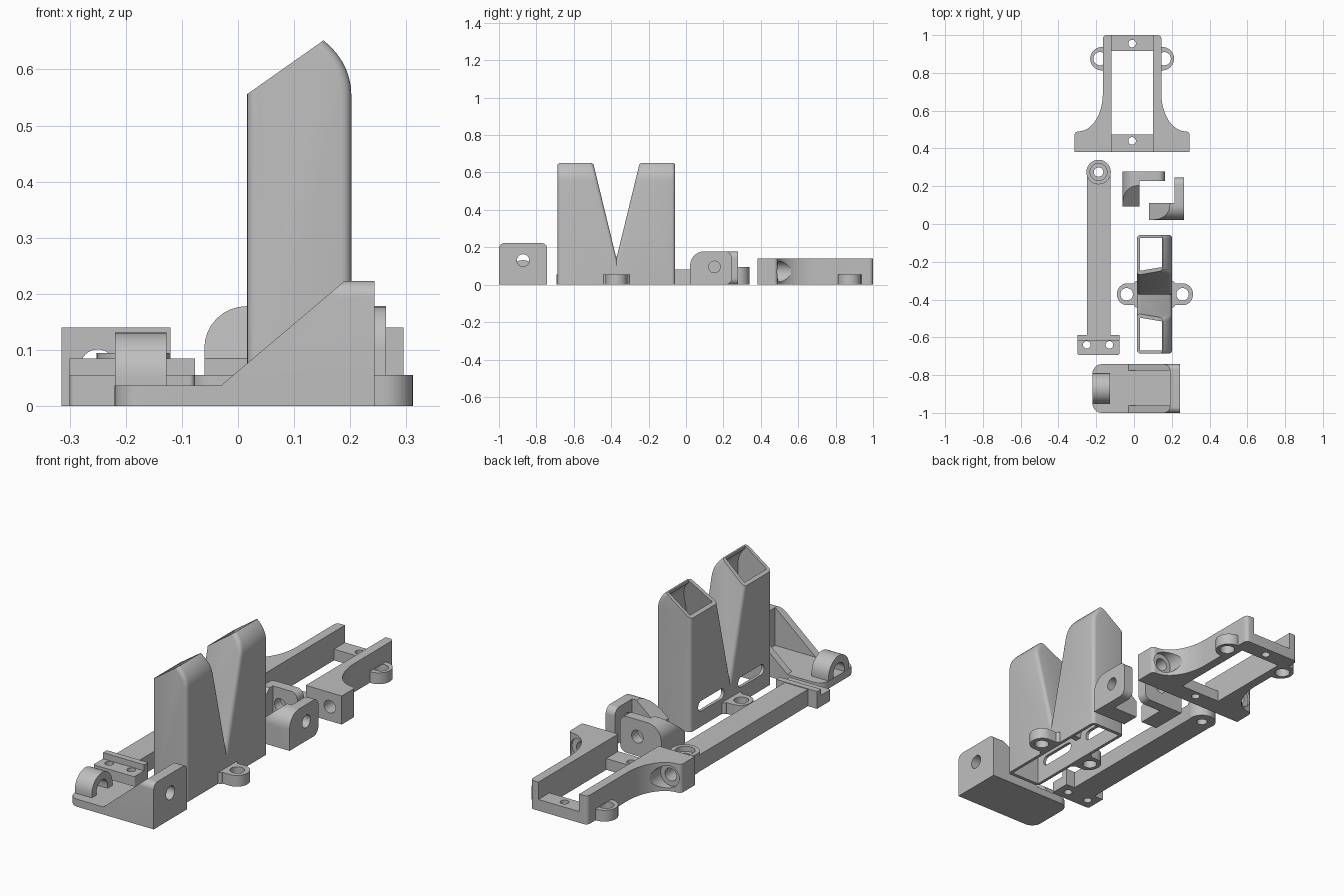
import bpy, bmesh
from math import cos, sin, pi
from mathutils import Matrix

if "Cube" in bpy.data.objects:
    bpy.data.objects.remove(bpy.data.objects["Cube"], do_unlink=True)

grey = bpy.data.materials.new("plain_grey")
grey.use_nodes = True
grey.diffuse_color = (0.52, 0.52, 0.52, 1)
grey.node_tree.nodes["Principled BSDF"].inputs["Base Color"].default_value = (0.52, 0.52, 0.52, 1)
parts = []


def arc(cx, cy, rx, ry, a0, a1, n=8):
    """Points on an elliptical arc, angles in quarter turns."""
    return [(cx + rx * cos((a0 + (a1 - a0) * i / n) * pi / 2),
             cy + ry * sin((a0 + (a1 - a0) * i / n) * pi / 2)) for i in range(n + 1)]


def rect(a0, a1, b0, b1, radii=(0, 0, 0, 0)):
    """Rectangle with a radius per corner: upper right, upper left, lower left, lower right."""
    pts = []
    for q, r in enumerate(radii):
        cx = a1 - r if q in (0, 3) else a0 + r
        cy = b1 - r if q in (0, 1) else b0 + r
        pts += arc(cx, cy, r, r, q, q + 1) if r else [(cx, cy)]
    return pts


def circle(a, b, r):
    return arc(a, b, r, r, 0, 4, 32)[:-1]


def prism(pts, axis, lo, hi, name="helper"):
    """Extrude a 2D outline along an axis."""
    place = {"x": lambda a, b, t: (t, a, b),
             "y": lambda a, b, t: (a, t, b),
             "z": lambda a, b, t: (a, b, t)}[axis]
    bm = bmesh.new()
    rings = [[bm.verts.new(place(a, b, t)) for a, b in pts] for t in (lo, hi)]
    bm.faces.new(rings[0])
    bm.faces.new(rings[1])
    n = len(pts)
    for i in range(n):
        j = (i + 1) % n
        bm.faces.new((rings[0][i], rings[0][j], rings[1][j], rings[1][i]))
    bmesh.ops.recalc_face_normals(bm, faces=bm.faces)
    me = bpy.data.meshes.new(name)
    bm.to_mesh(me)
    bm.free()
    ob = bpy.data.objects.new(name, me)
    bpy.context.collection.objects.link(ob)
    return ob


def bake(ob):
    dg = bpy.context.evaluated_depsgraph_get()
    dg.update()
    me = bpy.data.meshes.new_from_object(ob.evaluated_get(dg))
    ob.modifiers.clear()
    ob.data = me


def combine(ob, other, mode):
    m = ob.modifiers.new("b", "BOOLEAN")
    m.operation, m.solver, m.object = mode, "EXACT", other
    bake(ob)
    bpy.data.objects.remove(other, do_unlink=True)


def cut(ob, pts, axis, lo, hi):
    combine(ob, prism(pts, axis, lo, hi), "DIFFERENCE")


def add(ob, pts, axis, lo, hi):
    combine(ob, prism(pts, axis, lo, hi), "UNION")


def keep(ob, pts, axis, lo, hi):
    combine(ob, prism(pts, axis, lo, hi), "INTERSECT")


def finish(ob):
    ob.data.materials.clear()
    ob.data.materials.append(grey)
    parts.append(ob)


# Motor frame: flared outline, window, lowered end bars, ears and bores
mid = -0.01
half = arc(0.135, 0.98, 0.02, 0.02, 1, 0)
half += arc(0.285, 0.69, 0.13, 0.2, 2, 3, 12) + arc(0.285, 0.47, 0.02, 0.02, 1, 0)[1:] + [(0.305, 0.382)]
outline = [(mid + a, b) for a, b in half] + [(mid - a, b) for a, b in reversed(half)]
frame = prism(outline, "z", 0, 0.14, "motor_frame")
for s in (-1, 1):
    add(frame, circle(mid + s * 0.16, 0.875, 0.062), "z", 0, 0.055)
    cut(frame, circle(mid + s * 0.17, 0.875, 0.035), "z", -0.1, 0.055)
    cut(frame, circle(mid + s * 0.24, 0.07, 0.031), "y", 0.3, 0.8)
    cut(frame, circle(mid + s * 0.24, 0.07, 0.055), "y", 0.475, 0.8)
cut(frame, rect(-0.12, 0.10, 0.475, 0.915), "z", -0.1, 0.3)
cut(frame, rect(-0.12, 0.10, 0.2, 1.2), "z", 0.055, 0.3)
for y in (0.44, 0.955):
    cut(frame, circle(mid, y, 0.02), "z", -0.1, 0.3)
finish(frame)

# Long arm: beam, boss, foot plate with lip
arm = prism(rect(-0.25, -0.125, -0.6, 0.275), "z", 0, 0.082, "long_arm")
add(arm, circle(-0.1875, 0.275, 0.065), "z", 0, 0.095)
add(arm, rect(-0.30, -0.077, -0.693, -0.59, (0, 0, 0.01, 0.01)), "z", 0, 0.055)
add(arm, rect(-0.30, -0.077, -0.617, -0.587), "z", 0, 0.085)
cut(arm, circle(-0.1875, 0.275, 0.045), "z", 0.07, 0.3)
cut(arm, circle(-0.1875, 0.275, 0.025), "z", -0.1, 0.3)
for x in (-0.25, -0.13):
    cut(arm, circle(x, -0.64, 0.02), "z", -0.1, 0.3)
finish(arm)

# Corner brackets: drilled plate with a sloped, rounded leg, then its mirrored twin
bracket = prism(rect(-0.06, 0.163, 0, 0.178, (0.035, 0.075, 0, 0.035)), "y", 0.227, 0.277, "corner_bracket_a")
leg = prism(rect(-0.06, 0.03, 0, 0.178, (0, 0.075, 0, 0)), "y", 0.092, 0.24)
cut(leg, [(0.205, 0.18), (0.08, 0.075), (0.0, 0.075), (0.0, 0.3), (0.205, 0.3)], "x", -0.2, 0.2)
combine(bracket, leg, "UNION")
cut(bracket, circle(0.07, 0.095, 0.031), "y", 0.0, 0.4)
finish(bracket)
twin = bpy.data.objects.new("corner_bracket_b", bracket.data.copy())
bpy.context.collection.objects.link(twin)
twin.data.transform(Matrix(((0, 1, 0, -0.013), (1, 0, 0, 0.082), (0, 0, 1, 0), (0, 0, 0, 1))))
twin.data.flip_normals()
finish(twin)

# Twin chute: rounded body split by a V, sliced top, hollow inside
centre = -0.372
shell = [(0.016, -0.1), (0.202, -0.1)] + arc(0.052, 0.555, 0.15, 0.13, 0, 0.6) + [(0.10, 0.8), (0.016, 0.8)]
chute = prism(shell, "y", centre - 0.314, centre + 0.314, "twin_chute")
cut(chute, [(centre, 0.14), (centre + 0.163, 0.81), (centre - 0.163, 0.81)], "x", -0.2, 0.5)
bevel = chute.modifiers.new("round", "BEVEL")
bevel.width, bevel.segments, bevel.limit_method, bevel.angle_limit = 0.018, 4, "ANGLE", 1.0
bake(chute)
cut(chute, [(-0.127, 0.455), (0.292, 0.75), (0.292, 1.0), (-0.127, 1.0)], "y", -1, 0.3)
cut(chute, rect(-0.2, 0.5, -0.3, 0), "y", -1, 0.3)
ears = prism(rect(-0.09, 0.312, centre - 0.058, centre + 0.058, (0.055,) * 4), "z", 0, 0.055)
add(ears, rect(0.0, 0.217, centre - 0.07, centre + 0.07, (0.015,) * 4), "z", 0, 0.055)
combine(chute, ears, "UNION")
inner = [(0.031, -0.1), (0.187, -0.1)] + arc(0.052, 0.55, 0.135, 0.12, 0, 0.5) + [(0.14, 0.85), (0.031, 0.85)]
hollow = prism(inner, "y", -0.8, 0.1)
side = [(0.297, -0.09), (0.297, 0.8), (0.18, 0.8), (0.015, 0.11)]
keep(hollow, [(centre + a, b) for a, b in side] + [(centre - a, b) for a, b in reversed(side)], "x", -0.2, 0.5)
combine(chute, hollow, "DIFFERENCE")
for s in (-1, 1):
    y = centre + s * 0.155
    cut(chute, rect(y - 0.1, y + 0.1, 0.075, 0.125, (0.024,) * 4), "x", -0.1, 0.1)
    cut(chute, circle(0.109 + s * 0.148, centre, 0.033), "z", -0.1, 0.2)
finish(chute)

# Front foot: base, side gussets, drilled end plate and cable arch
profile = [(-0.22, 0), (0.243, 0), (0.243, 0.223), (0.19, 0.223), (-0.03, 0.037), (-0.22, 0.037)]
foot = prism(profile, "y", -1.0, -0.742, "front_foot")
cut(foot, rect(-0.5, 0.19, -0.962, -0.776), "z", 0.037, 0.4)
keep(foot, rect(-1.0, -0.742, 0, 0.223, (0.03, 0.03, 0, 0)), "x", -0.5, 0.5)
keep(foot, rect(-0.22, 0.243, -1.0, -0.742, (0, 0.05, 0.05, 0)), "z", -0.1, 0.5)
cut(foot, circle(-0.871, 0.13, 0.033), "x", 0.1, 0.4)
arch = prism(arc(-0.871, 0.052, 0.08, 0.079, 0, 2, 20) + [(-0.951, 0.03), (-0.791, 0.03)], "x", -0.219, -0.127)
cut(arch, arc(-0.871, 0.052, 0.043, 0.043, 0, 2, 16) + [(-0.914, 0.0), (-0.828, 0.0)], "x", -0.4, 0.0)
combine(foot, arch, "UNION")
finish(foot)

# Smooth curved walls while keeping edges crisp
bpy.ops.object.select_all(action="DESELECT")
for ob in parts:
    ob.select_set(True)
bpy.context.view_layer.objects.active = parts[0]
bpy.ops.object.shade_smooth_by_angle(angle=0.5)
